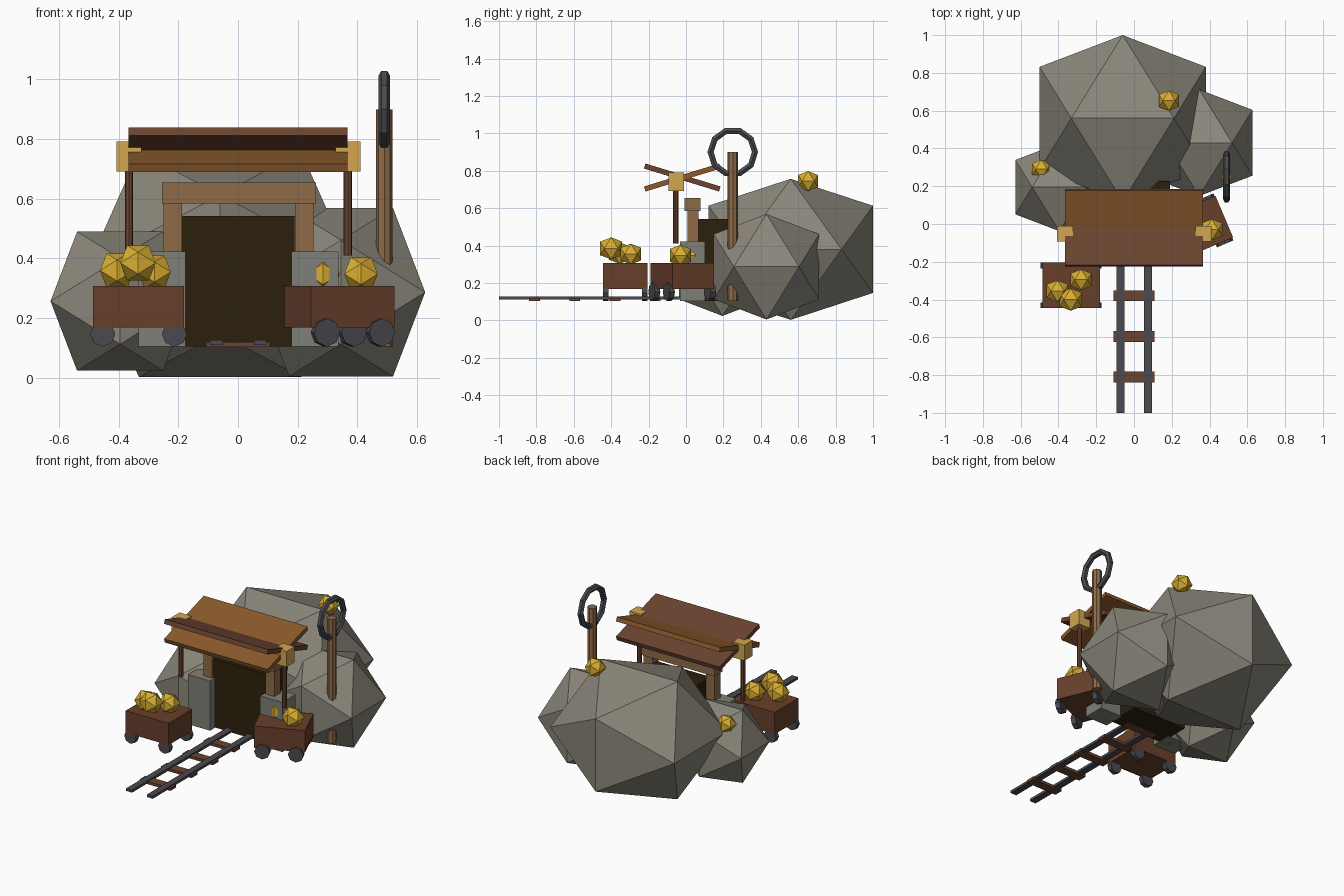
import bpy
import bmesh
from math import radians, pi
from mathutils import Matrix, Vector

old = bpy.data.objects.get("Cube")
if old:
    bpy.data.objects.remove(old, do_unlink=True)


def material(name, hex_code):
    srgb = [int(hex_code[i:i + 2], 16) / 255 for i in range(0, 6, 2)]
    lin = [c / 12.92 if c <= 0.04045 else ((c + 0.055) / 1.055) ** 2.4 for c in srgb]
    mat = bpy.data.materials.new(name)
    mat.use_nodes = True
    mat.diffuse_color = (*lin, 1)
    mat.node_tree.nodes["Principled BSDF"].inputs["Base Color"].default_value = (*lin, 1)
    return mat


STONE = material("warm stone", "8A867A")
BLOCK = material("grey block", "808078")
TIMBER = material("light timber", "8F6B48")
PLANK = material("roof plank", "8B5A2B")
DARK_WOOD = material("dark wood", "6B4430")
CART = material("cart wood", "683F2B")
IRON = material("iron", "4A4A50")
GOLD = material("gold", "D9AE30")
LAMP = material("lantern amber", "D4A650")
SHADOW = material("tunnel dark", "2C200C")


def finish(name, bm, mat, matrix=Matrix()):
    bmesh.ops.recalc_face_normals(bm, faces=bm.faces)
    mesh = bpy.data.meshes.new(name)
    bm.to_mesh(mesh)
    bm.free()
    mesh.materials.append(mat)
    obj = bpy.data.objects.new(name, mesh)
    bpy.context.collection.objects.link(obj)
    obj.matrix_world = matrix
    return obj


def box(name, mat, center, size, rot=Matrix(), parent=Matrix()):
    bm = bmesh.new()
    bmesh.ops.create_cube(bm, size=1)
    bmesh.ops.scale(bm, vec=size, verts=bm.verts)
    return finish(name, bm, mat, parent @ Matrix.Translation(center) @ rot)


def span(name, mat, low, high):
    low, high = Vector(low), Vector(high)
    return box(name, mat, (low + high) / 2, high - low)


def cylinder(name, mat, center, radius, depth, sides=8, rot=Matrix(), parent=Matrix()):
    bm = bmesh.new()
    bmesh.ops.create_cone(bm, cap_ends=True, segments=sides, radius1=radius,
                          radius2=radius, depth=depth)
    return finish(name, bm, mat, parent @ Matrix.Translation(center) @ rot)


def boulder(name, mat, center, half_width, half_height=None):
    """Twenty-sided stone with a level ridge on top."""
    g = (1 + 5 ** 0.5) / 2
    bm = bmesh.new()
    for a in (-1, 1):
        for b in (-g, g):
            for co in ((a, 0, b), (0, b, a), (b, a, 0)):
                bm.verts.new(co)
    bmesh.ops.convex_hull(bm, input=bm.verts)
    s, h = half_width / g, (half_height or half_width) / g
    bmesh.ops.scale(bm, vec=(s, s, h), verts=bm.verts)
    return finish(name, bm, mat, Matrix.Translation(center))


# Rocky hill
boulder("main_rock", STONE, (-0.06, 0.56, 0.38), 0.44, 0.377)
boulder("left_rock", STONE, (0.345, 0.43, 0.287), 0.282)
boulder("right_rock", STONE, (-0.395, 0.195, 0.257), 0.233)

# Tunnel mouth, flanking blocks and timber frame
GROUND = 0.105
span("tunnel", SHADOW, (-0.19, 0.02, GROUND), (0.19, 0.228, 0.542))
for side, x in (("right", -0.254), ("left", 0.258)):
    box(side + "_stone_block", BLOCK, (x, 0.035, 0.264), (0.157, 0.135, 0.318))
    box(side + "_frame_post", TIMBER, (x * 0.86, 0.037, 0.345), (0.062, 0.06, 0.48))
box("frame_beam", TIMBER, (0.003, 0.035, 0.62), (0.516, 0.085, 0.07))

# Crossed roof slabs on short posts with lanterns
for name, mat, tilt in (("rear_rising_roof", PLANK, 17), ("front_rising_roof", DARK_WOOD, -17)):
    box(name, mat, (0, -0.02, 0.764), (0.733, 0.42, 0.028), Matrix.Rotation(radians(tilt), 4, "X"))
for side, x in (("right", -0.365), ("left", 0.368)):
    cylinder(side + "_roof_post", DARK_WOOD, (x, -0.055, 0.57), 0.014, 0.32)
    box(side + "_lantern", LAMP, (x, -0.052, 0.742), (0.083, 0.083, 0.1))

# Rails and ties
for side, x in (("right", -0.072), ("left", 0.075)):
    span(side + "_rail", IRON, (x - 0.021, -1, 0.111), (x + 0.021, 0.05, 0.127))
for i in range(5):
    box("tie", DARK_WOOD, (0, -0.81 + i * 0.215, 0.112), (0.216, 0.057, 0.018))


# Ore carts
def cart(name, center, turn, wheel_x, wheel_y, radius):
    place = Matrix.Translation(center) @ Matrix.Rotation(turn, 4, "Z")
    box(name + "_body", CART, (0, 0, 0.238), (0.304, 0.24, 0.14), parent=place)
    for x in (-wheel_x, wheel_x):
        for y in (-wheel_y, wheel_y):
            cylinder(name + "_wheel", IRON, (x, y, GROUND + radius), radius, 0.03,
                     rot=Matrix.Rotation(pi / 2, 4, "X"), parent=place)


cart("right_cart", (-0.333, -0.325, 0), 0, 0.12, 0.105, 0.042)
cart("left_cart", (0.338, -0.02, 0), 0.4, 0.1, 0.12, 0.047)

# Gold nuggets
for center, size in (((-0.405, -0.355, 0.36), 0.057), ((-0.28, -0.295, 0.355), 0.055),
                     ((-0.335, -0.4, 0.385), 0.059), ((0.285, 0.015, 0.348), 0.056),
                     ((0.412, -0.03, 0.348), 0.056), ((0.185, 0.653, 0.745), 0.053),
                     ((-0.49, 0.29, 0.425), 0.05)):
    boulder("gold_nugget", GOLD, center, size)

# Signal pole and iron ring
POLE = Vector((0.49, 0.25, 0.9))
cylinder("pole", TIMBER, (POLE.x, POLE.y, 0.502), 0.028, 0.795)
bm = bmesh.new()
hexagon = bmesh.ops.create_circle(bm, segments=6, radius=0.019)["verts"]
bmesh.ops.rotate(bm, verts=hexagon, matrix=Matrix.Rotation(pi / 2, 3, "Z"))
bmesh.ops.rotate(bm, verts=hexagon, matrix=Matrix.Rotation(pi / 2, 3, "Y"))
bmesh.ops.rotate(bm, verts=hexagon, matrix=Matrix.Rotation(pi / 2, 3, "Z"))
# Section lies across the ring path, which circles the x axis
for v in hexagon:
    out, across = v.co.x, v.co.z
    v.co = (across, 0.119 + out, 0)
bmesh.ops.spin(bm, geom=bm.verts[:] + bm.edges[:], cent=(0, 0, 0), axis=(1, 0, 0),
               angle=2 * pi, steps=10, use_merge=True)
bmesh.ops.remove_doubles(bm, verts=bm.verts, dist=0.0005)
finish("iron_ring", bm, IRON, Matrix.Translation(POLE))
